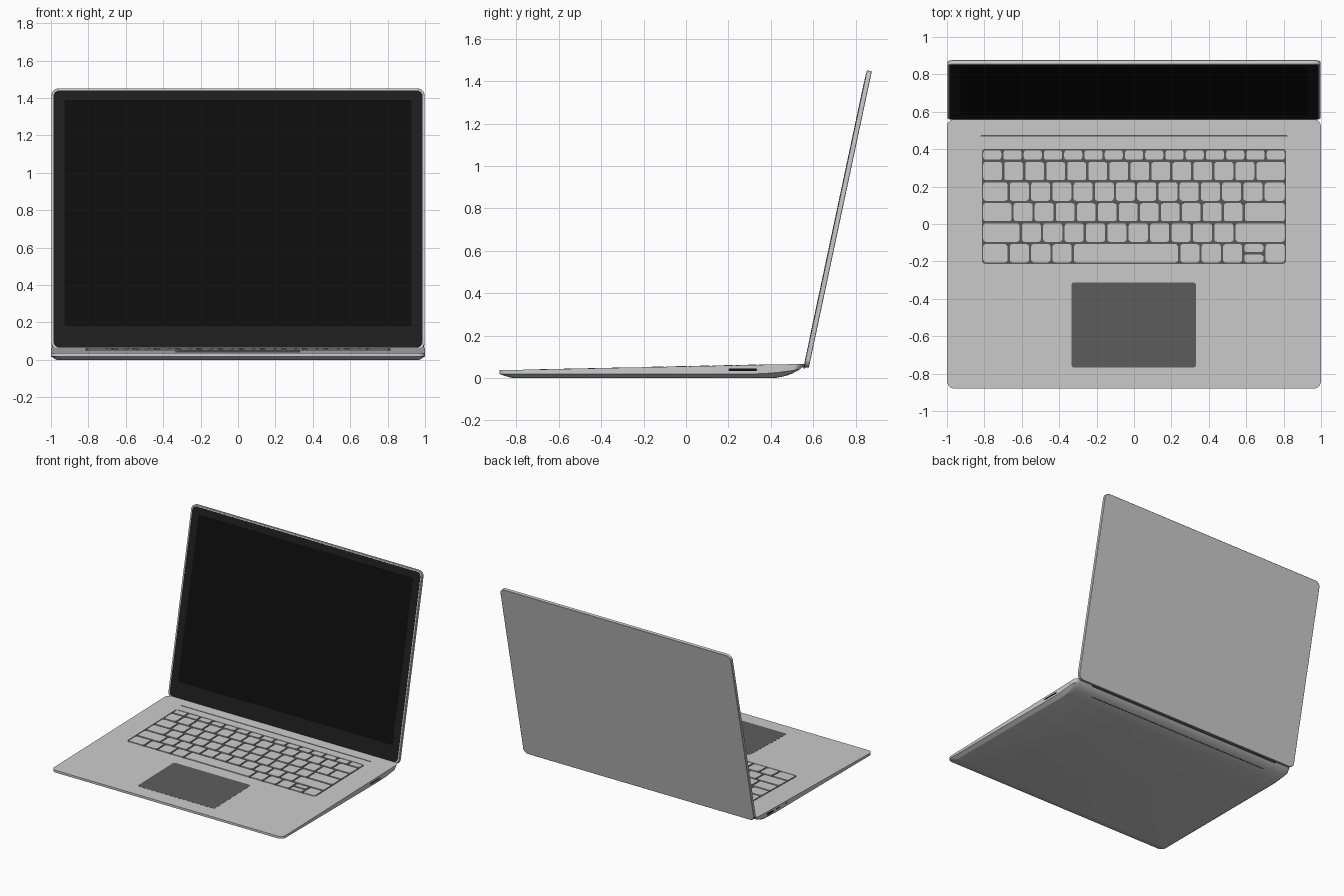
import bpy, bmesh, math
from mathutils import Matrix

if "Cube" in bpy.data.objects:
    bpy.data.objects.remove(bpy.data.objects["Cube"])

SLOPE = 0.0208                                   # the deck rises towards the hinge


def deck(y):
    return 0.0365 + SLOPE * (y + 0.88)


DECK = Matrix.Translation((0, 0, deck(0))) @ Matrix.Rotation(math.atan(SLOPE), 4, 'X')
LID = Matrix.Translation((0, 0.556, 0.053)) @ Matrix.Rotation(math.radians(78), 4, 'X')


def material(name, v):
    m = bpy.data.materials.new(name)
    m.diffuse_color = (v, v, v, 1)
    m.use_nodes = True
    m.node_tree.nodes["Principled BSDF"].inputs["Base Color"].default_value = m.diffuse_color
    return m


BLACK = material("screen_black", 0.004)
GLASS = material("bezel_black", 0.012)
DARK = material("dark_grey", 0.1)
PAD = material("pad_grey", 0.11)


def outline(x0, x1, y0, y1, r, seg=4, sides=()):
    """Rounded rectangle, with optional extra points along both long sides."""
    pts = []
    corners = [(x1 - r, y0 + r, -90), (x1 - r, y1 - r, 0),
               (x0 + r, y1 - r, 90), (x0 + r, y0 + r, 180)]
    for i, (cx, cy, a0) in enumerate(corners):
        for k in range(seg + 1):
            a = math.radians(a0 + 90 * k / seg)
            pts.append((cx + r * math.cos(a), cy + r * math.sin(a)))
        lo, hi = y0 + r, y1 - r
        if i == 0:
            pts += [(x1, lo + (hi - lo) * f) for f in sides]
        if i == 2:
            pts += [(x0, lo + (hi - lo) * f) for f in reversed(sides)]
    return pts


def loft(bm, rings):
    """Skin closed rings and cap both ends."""
    loops = [[bm.verts.new(p) for p in ring] for ring in rings]
    n = len(loops[0])
    for a, b in zip(loops, loops[1:]):
        for i in range(n):
            j = (i + 1) % n
            bm.faces.new((a[i], a[j], b[j], b[i]))
    bm.faces.new(loops[0][::-1])
    bm.faces.new(loops[-1])


def plate(bm, x0, x1, y0, y1, z0, z1, r, bev=0, seg=4):
    """Rounded plate, optionally with chamfered rims."""
    def ring(inset, z):
        return [(x, y, z) for x, y in outline(x0 + inset, x1 - inset, y0 + inset,
                                              y1 - inset, r - inset, seg)]
    rings = [ring(0, z0), ring(0, z1)]
    if bev:
        rings = [ring(bev, z0), ring(0, z0 + bev), ring(0, z1 - bev), ring(bev, z1)]
    loft(bm, rings)


def finish(name, bm, mat=None, matrix=Matrix(), smooth=False):
    bmesh.ops.transform(bm, matrix=matrix, verts=bm.verts)
    bmesh.ops.recalc_face_normals(bm, faces=bm.faces)
    me = bpy.data.meshes.new(name)
    bm.to_mesh(me)
    bm.free()
    ob = bpy.data.objects.new(name, me)
    bpy.context.collection.objects.link(ob)
    if mat:
        me.materials.append(mat)
    if smooth:
        shade(ob)
    return ob


def shade(ob):
    bpy.ops.object.select_all(action='DESELECT')
    bpy.context.view_layer.objects.active = ob
    ob.select_set(True)
    bpy.ops.object.shade_smooth_by_angle(angle=math.radians(25))


def part(name, dims, r, mat=None, matrix=Matrix(), bev=0, smooth=False, seg=4):
    bm = bmesh.new()
    plate(bm, *dims, r, bev, seg)
    return finish(name, bm, mat, matrix, smooth)


def cut(target, dims, r, matrix):
    cutter = part("cutter", dims, r, None, matrix)
    cutter.hide_render = True
    mod = target.modifiers.new("cut", 'BOOLEAN')
    mod.operation, mod.solver, mod.object = 'DIFFERENCE', 'EXACT', cutter
    bpy.context.view_layer.update()
    dg = bpy.context.evaluated_depsgraph_get()
    mesh = bpy.data.meshes.new_from_object(target.evaluated_get(dg))
    target.modifiers.clear()
    target.data = mesh
    bpy.data.objects.remove(cutter)


# base shell: half width, front y, back y, front z, back z of each ring
rings = []
for hx, y0, y1, zf, zb in [(0.970, -0.82, 0.42, 0, 0), (0.977, -0.835, 0.46, 0.004, 0.007),
                           (0.986, -0.855, 0.50, 0.010, 0.020),
                           (1.0, -0.88, 0.54, 0.019, 0.042), (1.0, -0.88, 0.56, None, None)]:
    ring = []
    for x, y in outline(-hx, hx, y0, y1, 0.04, 5, (0.8, 0.86, 0.9, 0.95)):
        s = max(0, (y - 0.3) / (y1 - 0.3)) ** 2
        ring.append((x, y, deck(y) if zf is None else zf + (zb - zf) * s))
    rings.append(ring)
bm = bmesh.new()
loft(bm, rings)
base = finish("base", bm)

# recesses in the deck: keyboard well and vent slit
KX, KY0, KY1, GAP = 0.814, -0.213, 0.402, 0.012
cut(base, (-KX, KX, KY0, KY1, -0.006, 0.02), 0.02, DECK)
part("keyboard_floor", (-KX, KX, KY0, KY1, -0.007, -0.0055), 0.02, DARK, DECK)
cut(base, (-0.82, 0.82, 0.467, 0.475, -0.004, 0.02), 0.0035, DECK)
part("vent_slit", (-0.82, 0.82, 0.467, 0.475, -0.005, -0.0035), 0.0035, DARK, DECK)

# keys, row by row: back y, front y, key widths
rows = [(0.400, 0.338, [1] * 15),
        (0.338, 0.228, [1] * 13 + [1.45]),
        (0.228, 0.118, [1.25] + [1] * 12 + [1.05]),
        (0.118, 0.009, [1.45] + [1] * 11 + [2.0]),
        (0.009, -0.101, [1.8] + [1] * 10 + [2.4]),
        (-0.101, -0.211, [1.25, 1, 1, 1, 5, 1, 1, 1, -1, 1])]    # negative = split key
bm = bmesh.new()
h = GAP / 2
for yb, yf, widths in rows:
    unit = 2 * (KX - 0.002) / sum(map(abs, widths))
    x = -KX + 0.002
    for w in widths:
        x2 = x + abs(w) * unit
        mid = (yb + yf) / 2
        spans = [(yf, yb)] if w > 0 else [(yf, mid), (mid, yb)]
        for a, b in spans:
            plate(bm, x + h, x2 - h, a + h, b - h, -0.006, 0.0015, 0.014, 0, 3)
        x = x2
finish("keys", bm, None, DECK)

# touchpad
part("touchpad", (-0.335, 0.332, -0.768, -0.312, -0.004, 0.0007), 0.016, PAD, DECK)

# side ports: side, y range, z centre, height
for name, side, y0, y1, zc, hh in [("charging_port", 1, 0.20, 0.335, 0.039, 0.012),
                                   ("wide_port", -1, 0.35, 0.43, 0.042, 0.018),
                                   ("small_port", -1, 0.265, 0.315, 0.042, 0.011),
                                   ("audio_jack", -1, 0.18, 0.198, 0.042, 0.016)]:
    turn = Matrix.Translation((side, 0, zc)) @ Matrix.Rotation(side * math.pi / 2, 4, 'Y')
    r = 0.003 if name == "wide_port" else hh * 0.48
    cut(base, (-hh / 2, hh / 2, y0, y1, -0.006, 0.01), r, turn)
    part(name, (-hh / 2, hh / 2, y0, y1, -0.008, -0.004), r, BLACK, turn)
shade(base)

# exhaust slit under the back edge
under = Matrix.Translation((0, 0.48, 0.0135)) @ Matrix.Rotation(math.radians(18), 4, 'X')
part("exhaust_slit", (-0.8, 0.8, -0.004, 0.004, -0.001, 0.002), 0.003, DARK, under)

# hinge bar between base and lid
bm = bmesh.new()
bmesh.ops.create_cone(bm, cap_ends=True, segments=20, radius1=0.009, radius2=0.009, depth=1.7)
finish("hinge_bar", bm, DARK, Matrix.Translation((0, 0.558, 0.054))
       @ Matrix.Rotation(math.pi / 2, 4, 'Y'), True)

# lid shell, cover glass and display
part("lid", (-0.998, 0.998, 0, 1.43, -0.024, 0), 0.04, None, LID, 0.002, True, 6)
part("bezel_glass", (-0.986, 0.986, 0.014, 1.418, -0.004, 0.001), 0.03, GLASS, LID, seg=6)
part("display", (-0.928, 0.928, 0.13, 1.366, -0.002, 0.0016), 0.002, BLACK, LID, seg=1)
